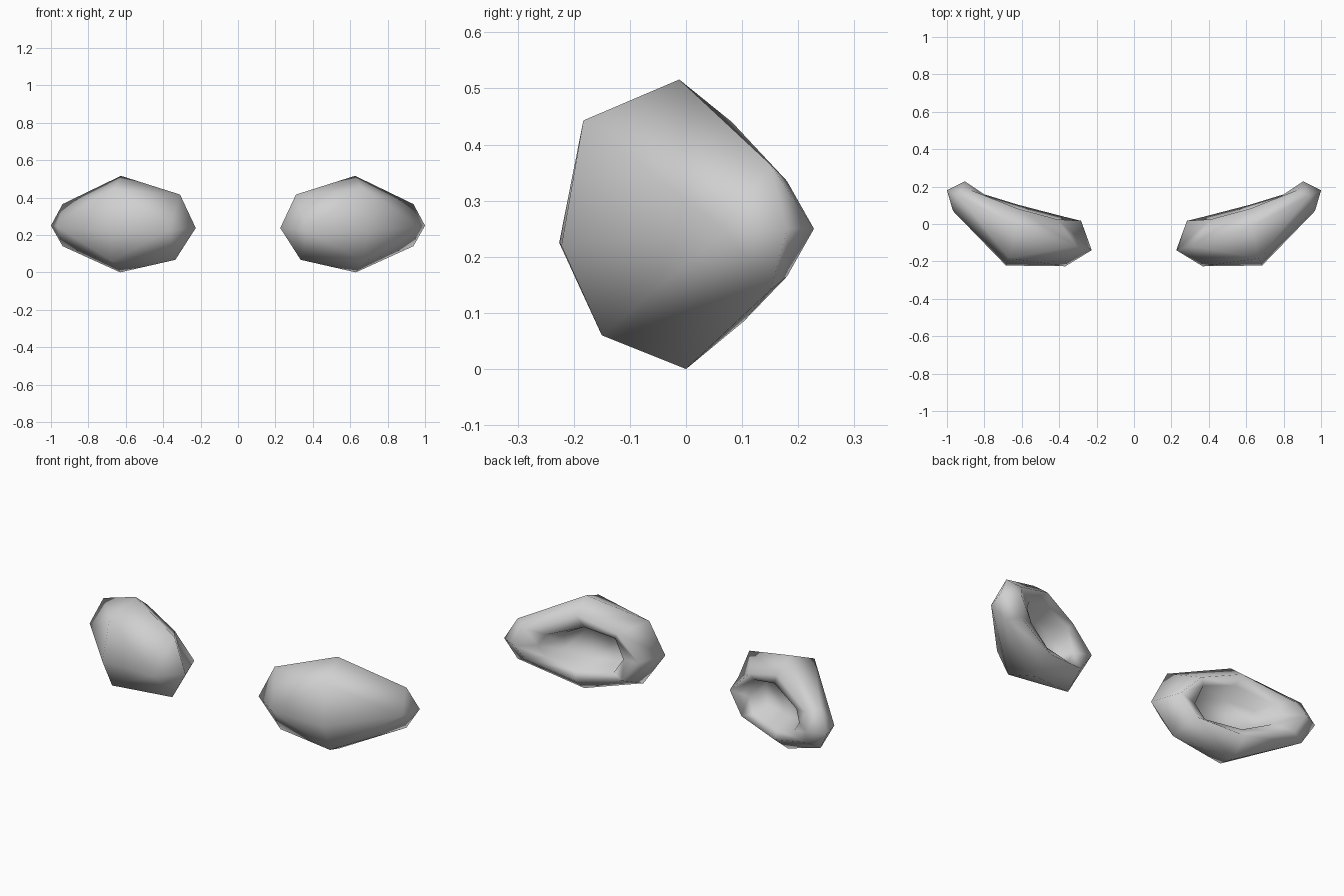
import bpy, bmesh

if "Cube" in bpy.data.objects:
    bpy.data.objects.remove(bpy.data.objects["Cube"])

# Four rings of eight points, in order: inner, upper inner, top, upper outer,
# outer tip, lower outer, bottom, lower inner
outline = [(.226, -.14, .237), (.31, -.118, .416), (.626, -.012, .516), (.938, .15, .365),
           (1, .18, .25), (.938, .15, .14), (.63, 0, 0), (.335, -.102, .067)]
rim = [(.283, .017, .24), (.41, .025, .37), (.62, .082, .44), (.87, .18, .335),
       (.905, .228, .25), (.87, .18, .165), (.62, .103, .085), (.37, .038, .125)]
lip = [(.388, 0, .225), (.43, .012, .335), (.59, .06, .375), (.775, .13, .31),
       (.81, .155, .25), (.765, .135, .188), (.62, .08, .13), (.435, .02, .145)]
bowl = [(.41, -.085, .23), (.45, -.08, .31), (.61, -.04, .345), (.73, .035, .295),
        (.765, .06, .25), (.73, .035, .205), (.62, -.04, .155), (.45, -.08, .165)]
# Points of the bulging outer face: upper, middle, inner middle, lower, outer
bulge = [(.668, -.183, .443), (.685, -.222, .22), (.367, -.226, .225),
         (.675, -.15, .06), (.968, .07, .245)]

bm = bmesh.new()
O, R, L, B = [[bm.verts.new(p) for p in ring] for ring in (outline, rim, lip, bowl)]
K, M, N, Lo, J = [bm.verts.new(p) for p in bulge]

# Rounded edge and hollow side
for a, b in ((O, R), (R, L), (L, B)):
    for i in range(8):
        j = (i + 1) % 8
        bm.faces.new((a[i], a[j], b[j], b[i]))

# Floor of the hollow
for i, j, k, l in ((0, 1, 7, None), (1, 2, 6, 7), (2, 3, 5, 6), (3, 4, 5, None)):
    bm.faces.new([B[n] for n in (i, j, k, l) if n is not None])

# Bulging outer side
for f in ((N, O[0], O[1]), (N, O[1], K, M), (O[1], O[2], K), (O[2], O[3], K),
          (O[3], J, K), (O[3], O[4], J), (O[4], O[5], J), (J, O[5], Lo),
          (J, M, K), (J, Lo, M), (Lo, O[5], O[6]), (Lo, O[6], O[7]),
          (Lo, O[7], N, M), (N, O[7], O[0])):
    bm.faces.new(f)
bmesh.ops.recalc_face_normals(bm, faces=bm.faces)
for f in bm.faces:
    f.smooth = True

mesh = bpy.data.meshes.new("shell_pair")
bm.to_mesh(mesh)
bm.free()
grey = bpy.data.materials.new("light grey")
grey.diffuse_color = (.63, .63, .63, 1)
grey.use_nodes = True
grey.node_tree.nodes["Principled BSDF"].inputs["Base Color"].default_value = grey.diffuse_color
mesh.materials.append(grey)
shells = bpy.data.objects.new("shell_pair", mesh)
bpy.context.collection.objects.link(shells)

# The matching shell on the other side
mirror = shells.modifiers.new("mirror", 'MIRROR')
mirror.use_axis[0] = True
mirror.use_mirror_merge = False
